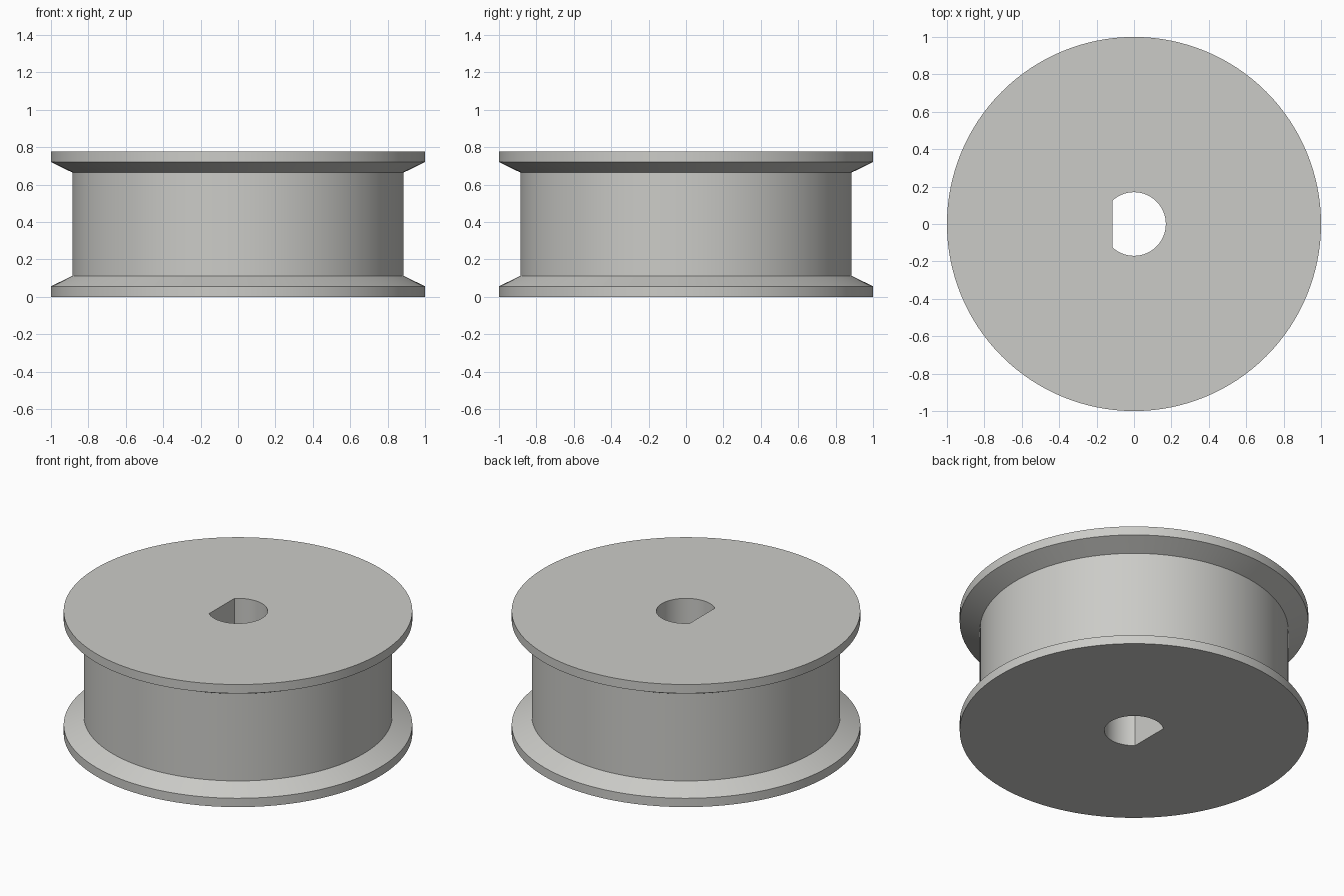
import bpy, bmesh, math

if "Cube" in bpy.data.objects:
    bpy.data.objects.remove(bpy.data.objects["Cube"])

N = 128                      # segments around the axis
STEP = 2 * math.pi / N
BORE = 0.17                  # bore radius
FLAT = BORE * math.cos(47 * STEP)   # x of the flat side of the D-shaped bore

# Outer profile (radius, height): bottom rim, bevel, drum, bevel, top rim
H = 0.776
PROFILE = [(1, 0), (1, 0.056), (0.885, 0.112),
           (0.885, H - 0.112), (1, H - 0.056), (1, H)]

bm = bmesh.new()


def ring(radius, z, d_cut=False):
    """One loop of vertices, optionally cut flat on the -x side."""
    verts = []
    for i in range(N):
        c, s = math.cos(i * STEP), math.sin(i * STEP)
        r = radius
        if d_cut and c * r < FLAT:
            r = FLAT / c
        verts.append(bm.verts.new((r * c, r * s, z)))
    return verts


# Closed cross-section: outer profile, then back down through the bore
rings = [ring(r, z) for r, z in PROFILE]
rings += [ring(BORE, H, True), ring(BORE, 0, True)]
for k, a in enumerate(rings):
    b = rings[(k + 1) % len(rings)]
    for i in range(N):
        j = (i + 1) % N
        bm.faces.new((a[i], a[j], b[j], b[i]))
bmesh.ops.recalc_face_normals(bm, faces=bm.faces)

mesh = bpy.data.meshes.new("flanged_wheel")
bm.to_mesh(mesh)
bm.free()
wheel = bpy.data.objects.new("flanged_wheel", mesh)
bpy.context.collection.objects.link(wheel)

# Single light grey colour
grey = bpy.data.materials.new("light_grey")
grey.diffuse_color = (0.6, 0.6, 0.575, 1)
grey.use_nodes = True
grey.node_tree.nodes["Principled BSDF"].inputs["Base Color"].default_value = grey.diffuse_color
mesh.materials.append(grey)

# Smooth round surfaces, keep rims and bore corners sharp
bpy.context.view_layer.objects.active = wheel
wheel.select_set(True)
bpy.ops.object.shade_smooth_by_angle(angle=math.radians(20))
